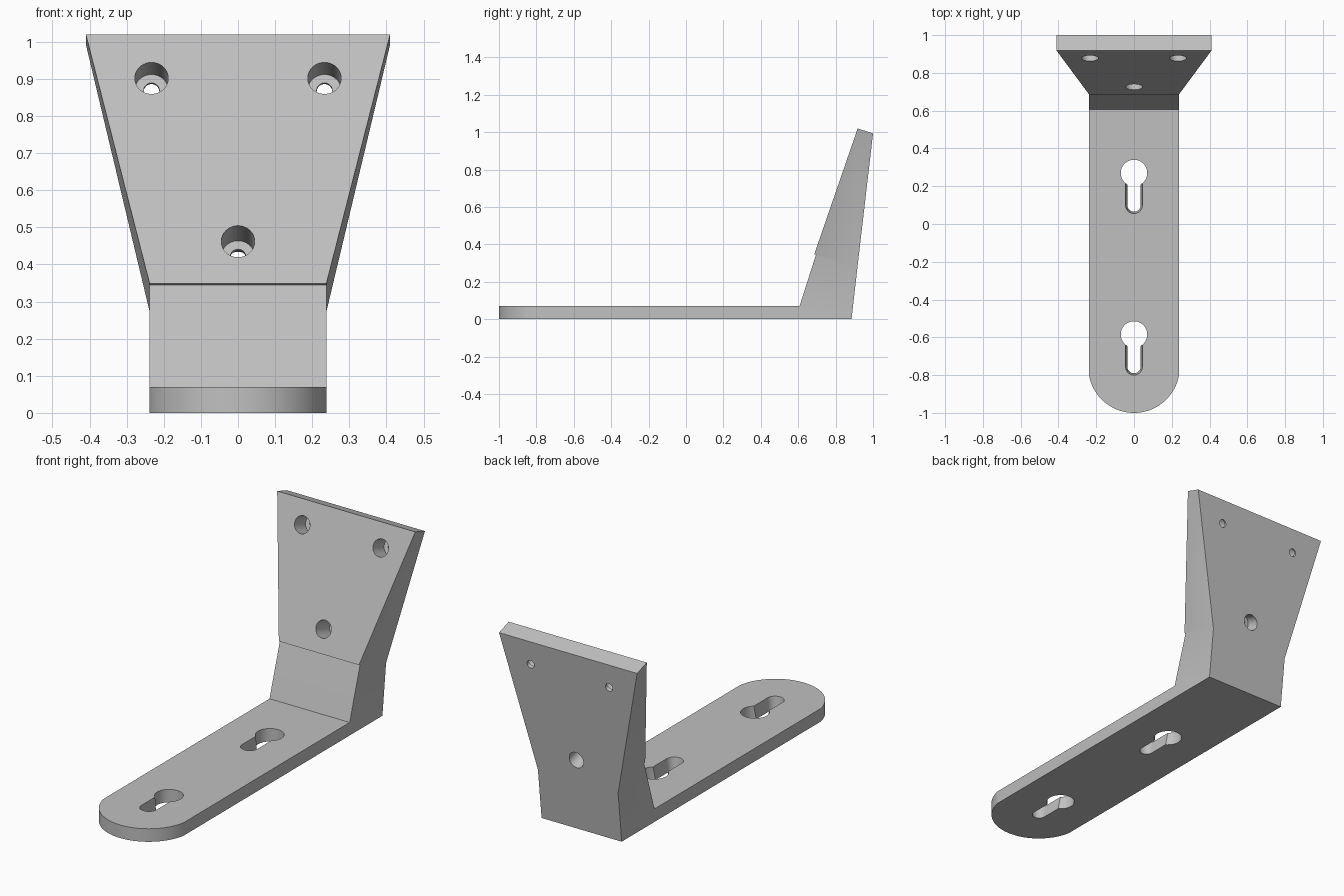
import bpy, bmesh
from math import cos, sin, pi
from mathutils import Vector

cube = bpy.data.objects.get("Cube")
if cube:
    bpy.data.objects.remove(cube, do_unlink=True)

grey = bpy.data.materials.new("light grey plastic")
grey.use_nodes = True
colour = (0.53, 0.53, 0.53, 1)
grey.diffuse_color = colour
grey.node_tree.nodes["Principled BSDF"].inputs["Base Color"].default_value = colour


def loft(name, ring_a, ring_b):
    """Closed solid between two matching rings of points."""
    bm = bmesh.new()
    a = [bm.verts.new(p) for p in ring_a]
    b = [bm.verts.new(p) for p in ring_b]
    n = len(a)
    bm.faces.new(a)
    bm.faces.new(b)
    for i in range(n):
        j = (i + 1) % n
        bm.faces.new((a[i], a[j], b[j], b[i]))
    bmesh.ops.recalc_face_normals(bm, faces=bm.faces)
    mesh = bpy.data.meshes.new(name)
    bm.to_mesh(mesh)
    bm.free()
    mesh.materials.append(grey)
    obj = bpy.data.objects.new(name, mesh)
    bpy.context.collection.objects.link(obj)
    return obj


def combine(target, tool, operation):
    """Apply a boolean and discard the tool."""
    mod = target.modifiers.new(operation, "BOOLEAN")
    mod.operation, mod.solver, mod.object = operation, "EXACT", tool
    bpy.context.view_layer.objects.active = target
    bpy.ops.object.modifier_apply(modifier=mod.name)
    bpy.data.objects.remove(tool, do_unlink=True)


def stadium(y0, y1, r, z, steps=32):
    """Long rounded outline at height z, from centre y0 to centre y1."""
    ring = []
    for y, start in ((y1, 0), (y0, pi)):
        for i in range(steps + 1):
            t = start + pi * i / steps
            ring.append((r * cos(t), y + r * sin(t), z))
    return ring


def bore(start, axis, r, d0, d1, steps=48):
    """Cylinder cutter along an axis lying in the side plane."""
    side = Vector((1, 0, 0))
    up = axis.cross(side)
    rings = [[start + axis * d + side * r * cos(2 * pi * i / steps)
              + up * r * sin(2 * pi * i / steps) for i in range(steps)] for d in (d0, d1)]
    return loft("bore", *rings)


# Base plate and lower leg from one side profile, with a rounded front end
HALF, TOP_HALF = 0.238, 0.41
profile = [(-1.1, 0), (0.885, 0), (0.916, 0.272), (0.89, 0.34),
           (0.704, 0.37), (0.695, 0.345), (0.607, 0.07), (-1.1, 0.07)]
bracket = loft("wall_bracket", *[[(s * HALF, y, z) for y, z in profile] for s in (-1, 1)])
combine(bracket, loft("end_rounding", stadium(-0.758, 2, 0.242, -1, 64),
                      stadium(-0.758, 2, 0.242, 2, 64)), "INTERSECT")

# Flared upper plate
front_low, front_high = Vector((0, 0.686, 0.348)), Vector((0, 0.918, 1.02))


def edge(front, back, half):
    return [(-half, front.y, front.z), (half, front.y, front.z), (half, *back), (-half, *back)]


upper = loft("upper_plate", edge(front_low, (0.916, 0.272), HALF),
             edge(front_high, (1.0, 0.993), TOP_HALF))
combine(bracket, upper, "UNION")

# Screw holes square to the front face: wide bore, thin web, narrow hole
slope = (front_high - front_low).normalized()
inward = Vector((0, slope.z, -slope.y))
for x, z, depth, end in ((-0.233, 0.902, 0.1, 0.3), (0.233, 0.902, 0.1, 0.3),
                         (0, 0.462, 0.125, 0.14)):
    start = front_low + slope * ((z - front_low.z) / slope.z)
    start.x = x
    combine(bracket, bore(start, inward, 0.045, -0.1, depth), "DIFFERENCE")
    combine(bracket, bore(start, inward, 0.021, depth - 0.02, end + 0.01), "DIFFERENCE")
    if x == 0:
        combine(bracket, bore(start, inward, 0.042, end, 0.4), "DIFFERENCE")

# Keyhole openings in the base with tapered slots
for y in (0.27, -0.585):
    combine(bracket, bore(Vector((0, y, 0)), Vector((0, 0, 1)), 0.07, -0.05, 0.12), "DIFFERENCE")
    slot = loft("slot", stadium(y - 0.17, y, 0.028, -0.05), stadium(y - 0.17, y, 0.052, 0.12))
    combine(bracket, slot, "DIFFERENCE")

bpy.ops.object.select_all(action="DESELECT")
bracket.select_set(True)
bpy.context.view_layer.objects.active = bracket
bpy.ops.object.shade_smooth_by_angle(angle=pi / 9)
